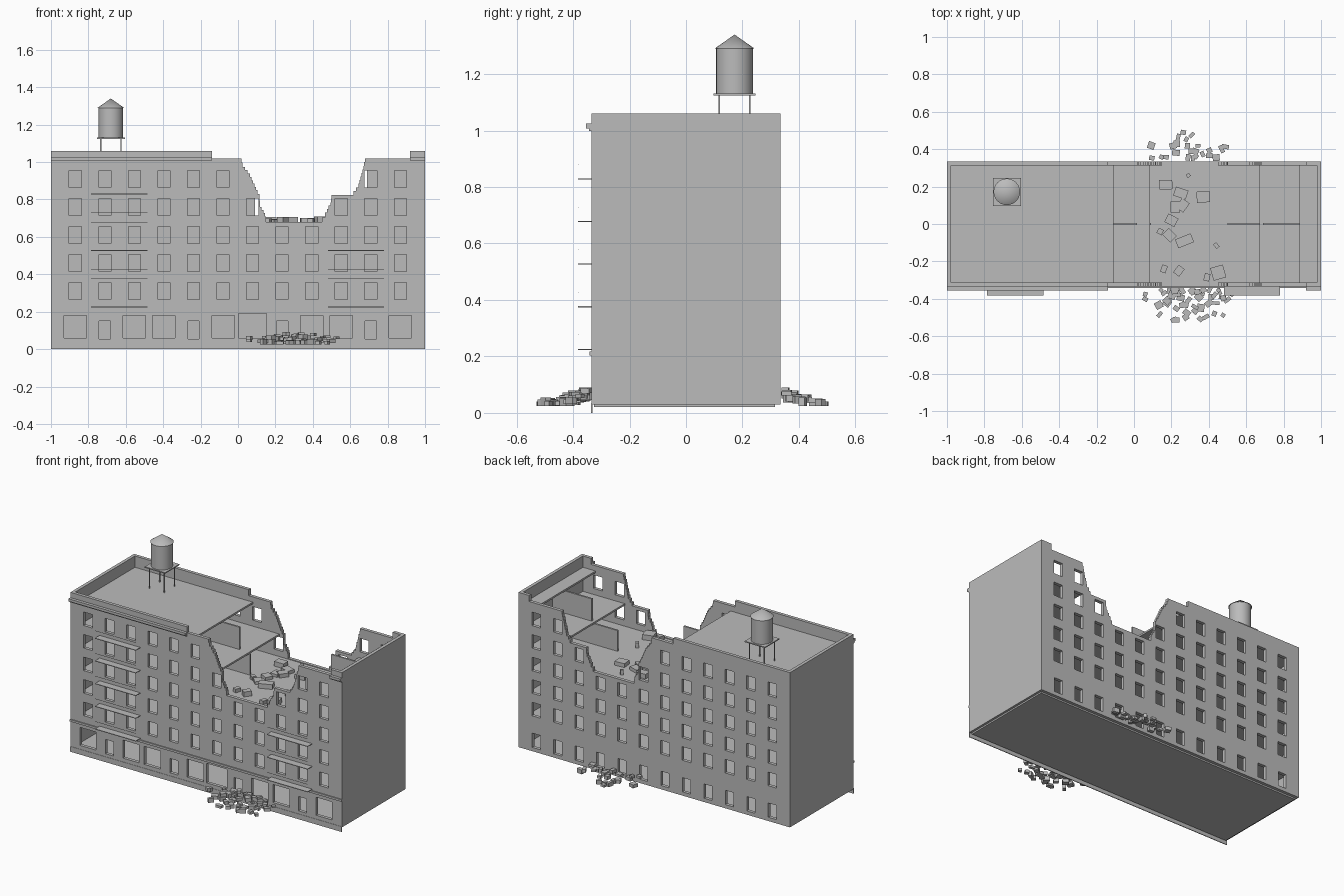
import bpy, bmesh, math, random
from mathutils import Matrix, Vector

if "Cube" in bpy.data.objects:
    bpy.data.objects.remove(bpy.data.objects["Cube"])

random.seed(7)
mat = bpy.data.materials.new("concrete grey")
mat.diffuse_color = (0.5, 0.5, 0.5, 1)
mat.use_nodes = True
mat.node_tree.nodes["Principled BSDF"].inputs["Base Color"].default_value = mat.diffuse_color


def add_object(name, mesh):
    ob = bpy.data.objects.new(name, mesh)
    bpy.context.scene.collection.objects.link(ob)
    mesh.materials.clear()
    mesh.materials.append(mat)
    return ob


def finish(name, bm):
    bmesh.ops.recalc_face_normals(bm, faces=bm.faces[:])
    mesh = bpy.data.meshes.new(name)
    bm.to_mesh(mesh)
    bm.free()
    return add_object(name, mesh)


def add_box(bm, x0, x1, y0, y1, z0, z1, rot=None):
    c = Vector(((x0 + x1) / 2, (y0 + y1) / 2, (z0 + z1) / 2))
    m = Matrix.Translation(c) @ (rot or Matrix()) @ Matrix.Diagonal((x1 - x0, y1 - y0, z1 - z0, 1))
    bmesh.ops.create_cube(bm, size=1, matrix=m)


def boxes(name, items):
    bm = bmesh.new()
    for it in items:
        add_box(bm, *it)
    return finish(name, bm)


def stairs(points, step=0.02):
    """Turn a sloping line into small broken-masonry steps."""
    out = [points[0]]
    for (xa, za), (xb, zb) in zip(points, points[1:]):
        n = max(1, round(abs(zb - za) / step))
        for i in range(1, n + 1):
            x, z = xa + (xb - xa) * i / n, za + (zb - za) * i / n
            out += [(x, out[-1][1]), (x, z)]
    return out


def rect(cx, w, z0, z1):
    return [(cx - w / 2, z0), (cx + w / 2, z0), (cx + w / 2, z1), (cx - w / 2, z1)]


def pierced_wall(name, outline, holes, y, thick):
    """Filled outline with openings, extruded and stood upright."""
    cu = bpy.data.curves.new(name, 'CURVE')
    cu.dimensions, cu.fill_mode, cu.extrude = '2D', 'BOTH', thick / 2
    for loop in [outline] + holes:
        s = cu.splines.new('POLY')
        s.points.add(len(loop) - 1)
        for p, (x, z) in zip(s.points, loop):
            p.co = (x, z, 0, 1)
        s.use_cyclic_u = True
    tmp = bpy.data.objects.new("outline_helper", cu)
    mesh = bpy.data.meshes.new_from_object(tmp)
    bpy.data.objects.remove(tmp)
    bm = bmesh.new()
    bm.from_mesh(mesh)
    bmesh.ops.remove_doubles(bm, verts=bm.verts[:], dist=0.0002)
    bmesh.ops.transform(bm, verts=bm.verts[:],
                        matrix=Matrix.Translation((0, y, 0)) @ Matrix.Rotation(math.pi / 2, 4, 'X'))
    for f in bm.faces:
        f.smooth = False
    finish(name, bm)


# Long walls with the collapsed bite and rows of window openings
T, Y, IN = 0.022, 0.335, 0.978
left_break = stairs([(0.012, 1.02), (0.025, 0.975), (0.065, 0.92), (0.095, 0.85),
                     (0.115, 0.81), (0.117, 0.76), (0.145, 0.71), (0.15, 0.68)])
right_break = stairs([(0.435, 0.68), (0.465, 0.73), (0.495, 0.785), (0.50, 0.825),
                      (0.605, 0.825), (0.645, 0.885), (0.665, 0.96), (0.68, 1.02)])
outline = ([(-1, 0.03), (-1, 1.06), (-0.14, 1.06), (-0.14, 1.02)] + left_break + right_break
           + [(0.92, 1.02), (0.92, 1.06), (1, 1.06), (1, 0.03)])
cols = [-0.87 + 0.158 * i for i in range(12)]
windows = [rect(x, 0.065, 0.265 + 0.15 * r, 0.355 + 0.15 * r)
           for r in range(5) for i, x in enumerate(cols)
           if not (r == 4 and 6 <= i <= 9) and not (r == 3 and 7 <= i <= 8)]
shops = []
for i, x in enumerate(cols):
    if i % 3 == 1:
        shops.append(rect(x, 0.06, 0.055, 0.15))
    elif i == 6:
        shops.append(rect(x, 0.15, 0.06, 0.19))
    else:
        shops.append(rect(x, 0.12, 0.06, 0.18))
small = [rect(x, 0.06, 0.055, 0.15) for x in cols]
pierced_wall("front_wall", outline, windows + shops, -Y + T / 2, T)
pierced_wall("back_wall", outline, windows + small, Y - T / 2, T)

# End walls, base and skirt
YI = Y - T
boxes("end_walls", [(s - T / 2, s + T / 2, -YI, YI, 0.03, 1.06) for s in (-1 + T / 2, 1 - T / 2)])
boxes("base_slab", [(-0.985, 0.985, -0.325, 0.315, 0.02, 0.036)])
boxes("front_skirt", [(-1, 1, -0.337, -0.332, 0, 0.035)])

# Floors, some broken away, and the two remaining roof pieces
spans = [(z, -IN, IN) for z in (0.225, 0.375, 0.525, 0.675)]
spans += [(0.825, -IN, 0.085), (0.825, 0.67, IN)]
boxes("floors", [(a, b, -YI, YI, z - 0.012, z) for z, a, b in spans])
boxes("roof", [(a, b, -YI, YI, 0.973, 0.985) for a, b in ((-IN, -0.11), (0.885, IN))])

# Central partition on every storey
boxes("partition_walls", [(a, b, -0.006, 0.006, z0, z1) for a, b, z0, z1 in (
    (-IN, IN, 0.036, 0.663), (-IN, 0.092, 0.675, 0.813), (0.5, IN, 0.675, 0.813),
    (-IN, 0.015, 0.825, 0.973), (0.69, IN, 0.825, 0.973))])

# Cornice and belt course on the front
boxes("cornice", [(a, b, y, -Y, z0, z1) for a, b in ((-1, -0.14), (0.92, 1))
                  for y, z0, z1 in ((-0.355, 1.008, 1.025), (-0.343, 0.998, 1.008))])
boxes("belt_course", [(-1, 1, -0.342, -Y, 0.203, 0.217)])

# Fire escape landings with a thin rail above each
landings, rails = [], []
for x0, levels in ((-0.785, 5), (0.48, 3)):
    for i in range(levels):
        z = 0.225 + 0.151 * i
        landings.append((x0, x0 + 0.3, -0.383, -Y, z - 0.002, z + 0.002))
        rails.append((x0, x0 + 0.3, -0.383, -0.381, z + 0.05, z + 0.052))
boxes("fire_escape_landings", landings)
boxes("fire_escape_rails", rails)

# Rooftop water tank
TX, TY = -0.68, 0.172
boxes("tank_platform", [(TX - 0.075, TX + 0.075, TY - 0.075, TY + 0.075, 1.124, 1.131)])
boxes("tank_legs", [(TX + sx * 0.054 - 0.003, TX + sx * 0.054 + 0.003,
                     TY + sy * 0.054 - 0.003, TY + sy * 0.054 + 0.003, 0.985, 1.124)
                    for sx in (-1, 1) for sy in (-1, 1)])
for name, r1, r2, z0, z1 in (("tank_body", 0.066, 0.066, 1.131, 1.292),
                             ("tank_roof", 0.071, 0.0, 1.29, 1.34)):
    bm = bmesh.new()
    bmesh.ops.create_cone(bm, cap_ends=True, segments=24, radius1=r1, radius2=r2, depth=z1 - z0,
                          matrix=Matrix.Translation((TX, TY, (z0 + z1) / 2)))
    bmesh.ops.remove_doubles(bm, verts=bm.verts[:], dist=0.0001)
    ob = finish(name, bm)
    bpy.context.view_layer.objects.active = ob
    ob.select_set(True)
    bpy.ops.object.shade_smooth_by_angle(angle=math.radians(30))
    ob.select_set(False)


def chunk(bm, x, y, z, w, d, h):
    rot = Matrix.Rotation(random.uniform(0, math.pi), 4, 'Z')
    add_box(bm, x - w / 2, x + w / 2, y - d / 2, y + d / 2, z, z + h, rot)


# Rubble heaps outside, higher near the wall
for name, side, count in (("front_rubble", -1, 52), ("back_rubble", 1, 24)):
    bm = bmesh.new()
    for _ in range(count):
        t = random.random() ** 1.3
        x = min(0.53, max(0.06, random.gauss(0.31, 0.12)))
        top = 0.062 * (1 - t) * random.uniform(0.4, 1)
        w, d, h = (random.uniform(0.018, 0.042) for _ in range(3))
        chunk(bm, x, side * (0.352 + 0.165 * t), 0.025 + max(0, top - h * 0.5), w, d, h * 0.7)
    finish(name, bm)

# Chunks resting on the exposed floor
bm = bmesh.new()
for x, y, w, d in ((0.17, 0.21, 0.05, 0.07), (0.29, 0.26, 0.02, 0.02), (0.25, 0.165, 0.07, 0.05),
                   (0.37, 0.145, 0.07, 0.06), (0.22, 0.09, 0.06, 0.05), (0.26, 0.1, 0.06, 0.05),
                   (0.2, 0.02, 0.05, 0.06), (0.14, -0.04, 0.03, 0.03), (0.19, -0.06, 0.06, 0.05),
                   (0.27, -0.09, 0.09, 0.05), (0.44, -0.115, 0.03, 0.02), (0.24, -0.25, 0.05, 0.04),
                   (0.16, -0.24, 0.04, 0.03), (0.45, -0.26, 0.07, 0.07), (0.39, -0.285, 0.04, 0.03)):
    chunk(bm, x, y, 0.675, w, d, random.uniform(0.018, 0.034))
finish("floor_rubble", bm)
